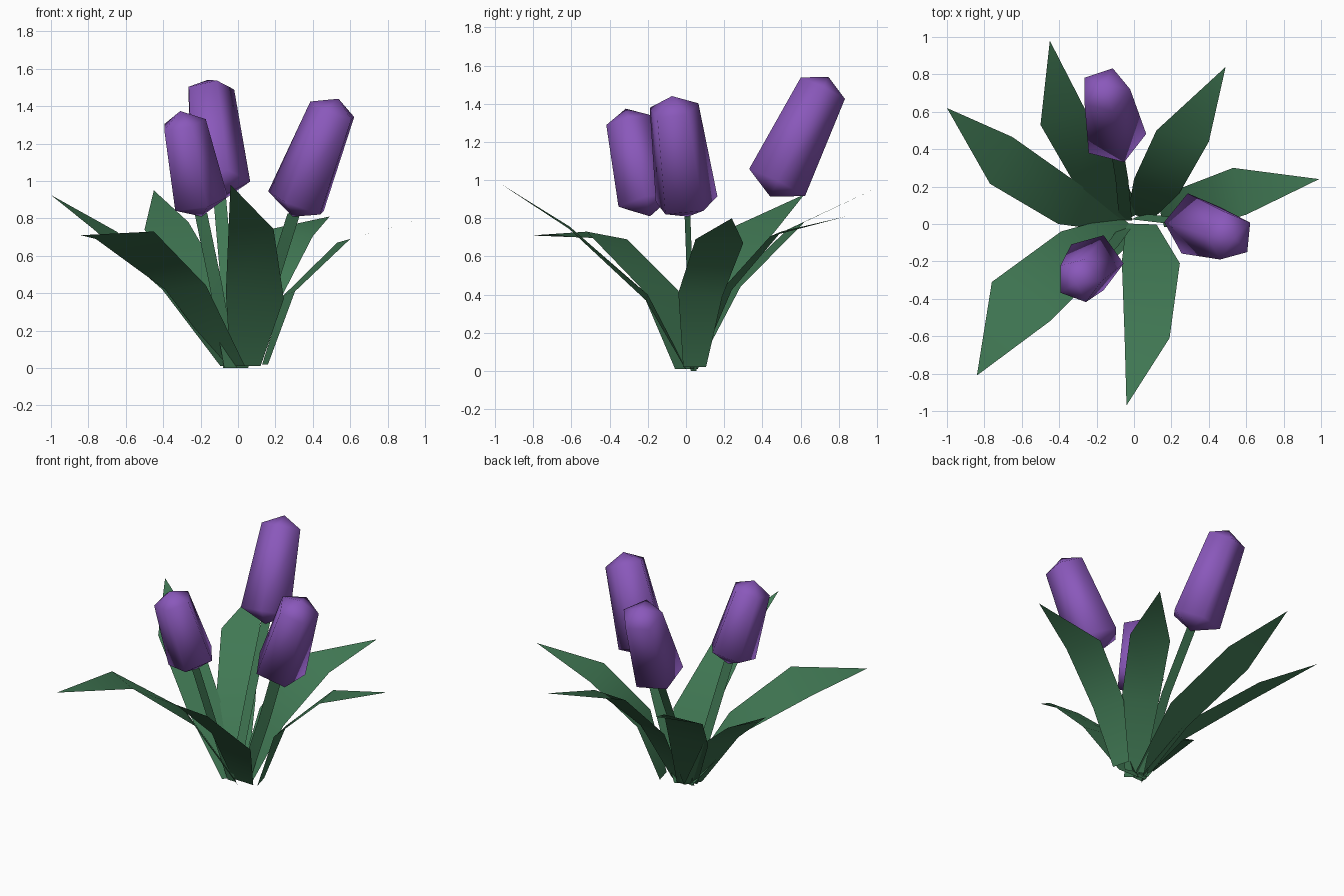
import bpy, math
from mathutils import Vector as V

if "Cube" in bpy.data.objects:
    bpy.data.objects.remove(bpy.data.objects["Cube"])


def material(name, color):
    m = bpy.data.materials.new(name)
    m.diffuse_color = (*color, 1)
    m.use_nodes = True
    m.node_tree.nodes["Principled BSDF"].inputs["Base Color"].default_value = m.diffuse_color
    return m


green = material("leaf green", (0.052, 0.188, 0.088))
purple = material("petal purple", (0.254, 0.098, 0.497))


def make(name, verts, faces, mat):
    me = bpy.data.meshes.new(name)
    me.from_pydata([tuple(v) for v in verts], [], faces)
    me.materials.append(mat)
    for p in me.polygons:
        p.use_smooth = True
    ob = bpy.data.objects.new(name, me)
    bpy.context.collection.objects.link(ob)
    return ob


def ribbon(name, path, halves, mat, tip=None):
    """Flat strip along a path, with an optional pointed end."""
    verts = []
    for p, h in zip(path, halves):
        verts += [V(p) - V(h), V(p) + V(h)]
    n = len(path)
    faces = [(2*i, 2*i + 1, 2*i + 3, 2*i + 2) for i in range(n - 1)]
    if tip:
        verts.append(V(tip))
        faces.append((2*n - 2, 2*n - 1, 2*n))
    return make(name, verts, faces, mat)


def flower_head(name, low, high, r, start, n=5):
    """Five-sided bud: pole, wide ring, narrow ring, pole."""
    low, high = V(low), V(high)
    axis = (high - low).normalized()
    u = (V(start) - axis * V(start).dot(axis)).normalized()
    w = axis.cross(u)
    verts = [low - axis * 0.078]
    for c, rad in ((low, r), (high, r * 0.79)):
        for i in range(n):
            a = i * math.tau / n
            verts.append(c + (u * math.cos(a) + w * math.sin(a)) * rad)
    verts.append(high + axis * 0.07)
    faces = []
    for i in range(n):
        j = (i + 1) % n
        faces += [(0, 1 + j, 1 + i), (1 + i, 1 + j, n + 1 + j, n + 1 + i),
                  (n + 1 + i, n + 1 + j, 2*n + 1)]
    return make(name, verts, faces, purple)


# Leaves: base, middle and shoulder centres, tip, half-width vectors (middle, shoulder)
leaves = {
    "leaf_back_left": ((-0.03, 0.03, 0.01), (-0.18, 0.23, 0.42), (-0.3825, 0.575, 0.76),
                       (-0.45, 0.98, 0.95), (0.115, 0.055, 0.02), (0.1175, 0.045, 0.02)),
    "leaf_back_right": ((0.03, 0.04, 0.01), (0.12, 0.20, 0.41), (0.26, 0.47, 0.718),
                        (0.49, 0.84, 0.81), (0.12, -0.04, -0.015), (0.14, -0.03, -0.013)),
    "leaf_left": ((-0.06, 0.01, 0.01), (-0.34, 0.10, 0.42), (-0.71, 0.34, 0.735),
                  (-1.0, 0.62, 0.925), (0.065, 0.10, 0), (0.06, 0.125, -0.005)),
    "leaf_right": ((0.145, 0.045, 0.02), (0.275, 0.075, 0.40), (0.565, 0.175, 0.68),
                   (0.99, 0.24, 0.80), (-0.03, 0.115, -0.01), (-0.035, 0.125, -0.01)),
    "leaf_front_left": ((-0.02, -0.005, 0.01), (-0.28, -0.14, 0.43), (-0.605, -0.415, 0.71),
                        (-0.84, -0.81, 0.71), (0.11, -0.10, 0.01), (0.155, -0.105, 0.02)),
    "leaf_front": ((0.04, 0.0, 0.01), (0.09, -0.205, 0.385), (0.07, -0.61, 0.75),
                   (-0.04, -0.97, 0.98), (0.155, -0.005, -0.015), (0.12, 0, -0.007)),
}
for name, (base, mid, top, tip, hm, ht) in leaves.items():
    hb = V((hm[0], hm[1], 0)) * 0.52
    ribbon(name, [base, mid, top], [hb, hm, ht], green, tip)

# Flowers: lower ring centre, upper ring centre, radius, first corner, stem base, stem middle
flowers = {
    "back": ((-0.105, 0.475, 0.983), (-0.155, 0.715, 1.478), 0.171, (1, 0, 0),
             (-0.045, 0.02, 0), (-0.065, 0.24, 0.53)),
    "front_left": ((-0.21, -0.205, 0.885), (-0.295, -0.30, 1.307), 0.158, (1, 0, 0),
                   (-0.04, -0.01, 0), (-0.12, -0.12, 0.45)),
    "right": ((0.32, 0.0, 0.881), (0.512, -0.065, 1.375), 0.171, (-1, 0.1, 0),
              (0.02, 0.04, 0), (0.19, 0.02, 0.48)),
}
for name, (low, high, r, start, base, mid) in flowers.items():
    flower_head("flower_head_" + name, low, high, r, start)
    end = V(low) - (V(high) - V(low)).normalized() * 0.06
    half = V((0.034, 0.015 if name == "right" else 0, 0))
    ribbon("stem_" + name, [base, mid, end], [half] * 3, green)
